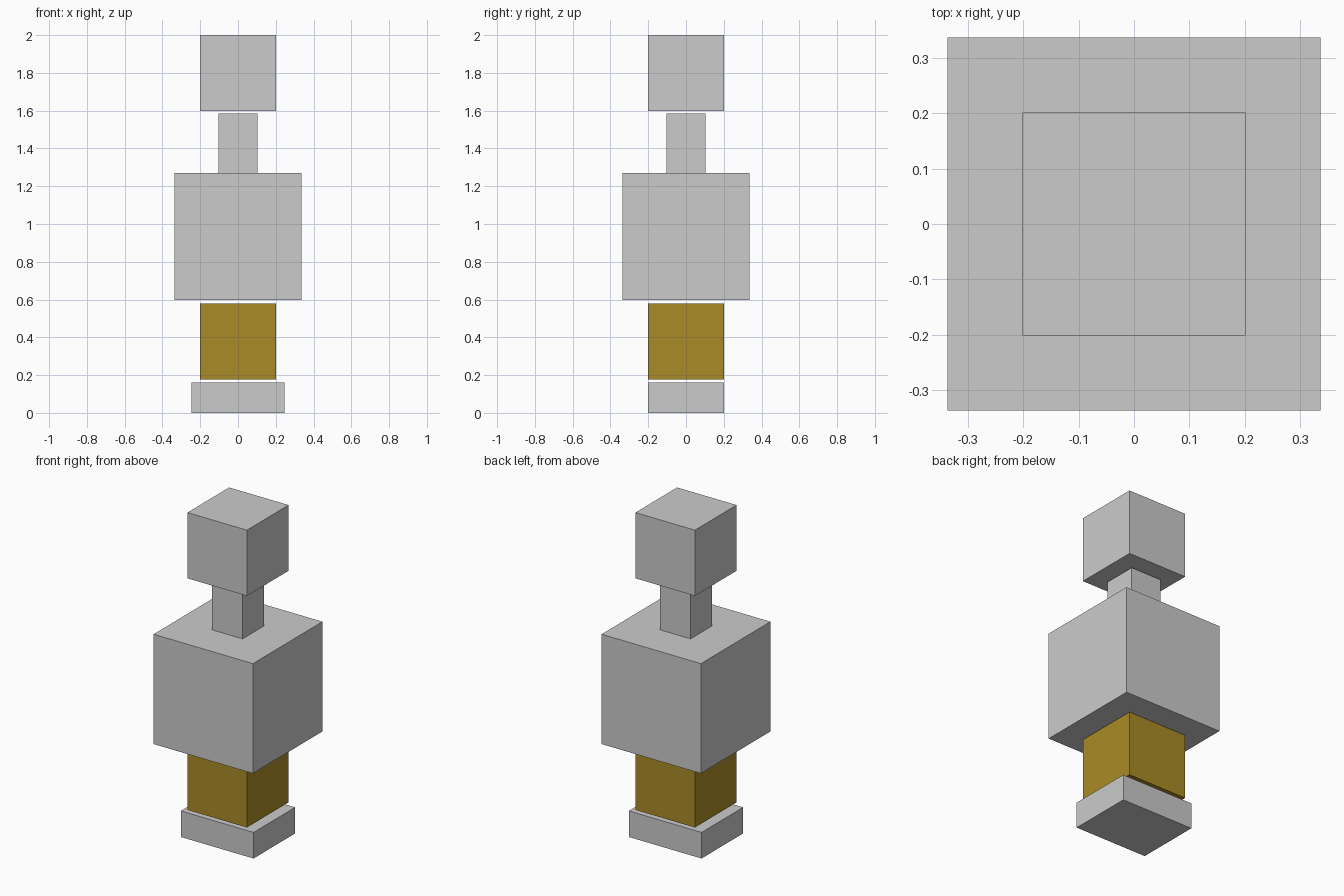
import bpy

if "Cube" in bpy.data.objects:
    bpy.data.objects.remove(bpy.data.objects["Cube"])


def material(name, colour):
    m = bpy.data.materials.new(name)
    m.diffuse_color = (*colour, 1.0)
    m.use_nodes = True
    m.node_tree.nodes["Principled BSDF"].inputs["Base Color"].default_value = m.diffuse_color
    return m


def box(name, width, depth, bottom, top, mat):
    bpy.ops.mesh.primitive_cube_add(size=1, location=(0, 0, (bottom + top) / 2))
    ob = bpy.context.object
    ob.name = name
    ob.scale = (width, depth, top - bottom)
    bpy.ops.object.transform_apply(location=False, rotation=False, scale=True)
    ob.data.materials.append(mat)
    return ob


grey = material("light_grey", (0.6, 0.6, 0.6))
gold = material("dark_gold", (0.40, 0.26, 0.02))

# Stacked blocks, from the ground up, with thin gaps between some of them
box("base", 0.493, 0.403, 0.0, 0.16, grey)
box("lower_block", 0.403, 0.403, 0.178, 0.58, gold)
box("body", 0.673, 0.673, 0.597, 1.27, grey)
box("neck", 0.207, 0.207, 1.27, 1.585, grey)
box("head", 0.403, 0.403, 1.597, 2.0, grey)
